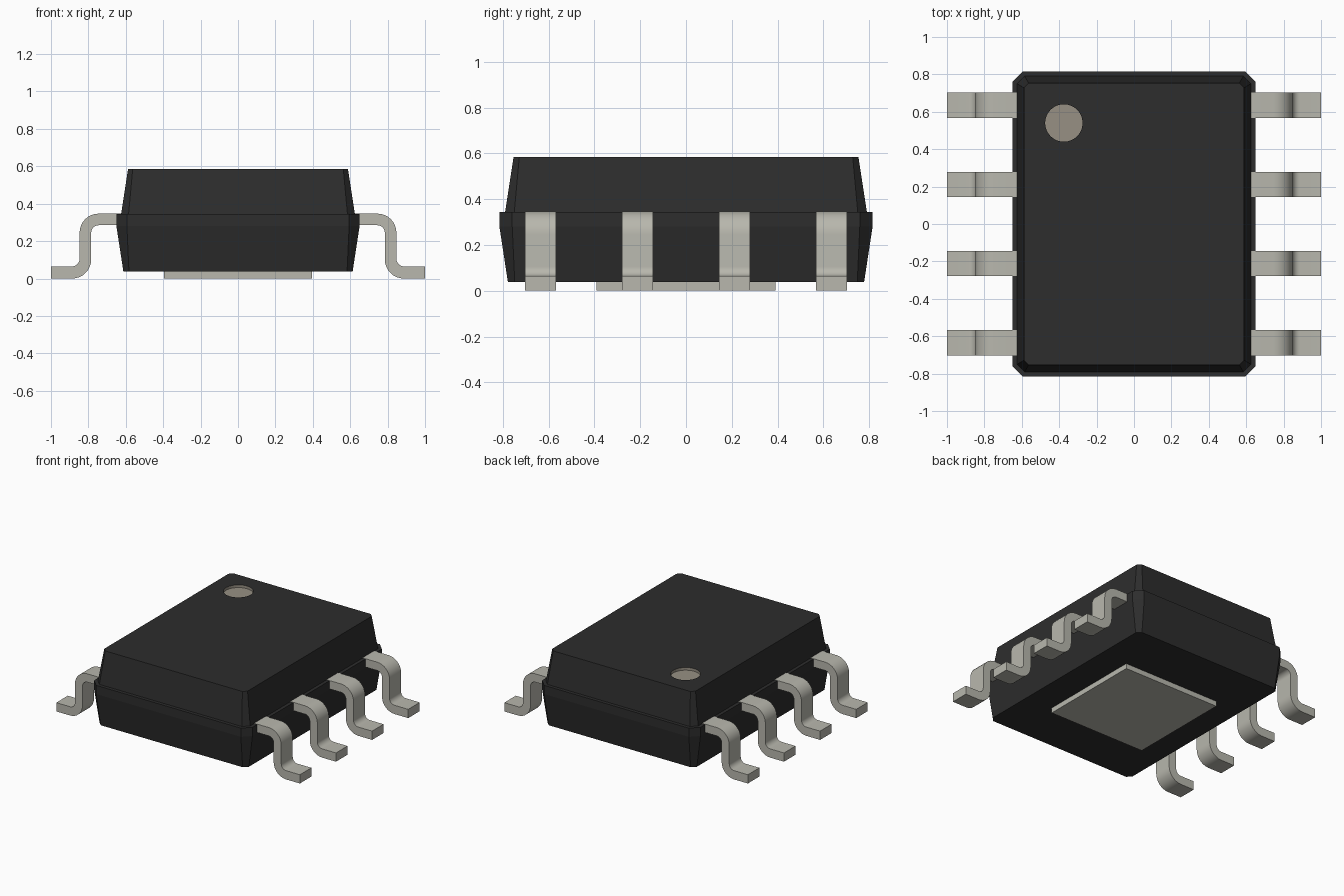
import bpy, bmesh, math
from mathutils import Vector

cube = bpy.data.objects.get("Cube")
if cube:
    bpy.data.objects.remove(cube, do_unlink=True)


def material(name, rgb):
    m = bpy.data.materials.new(name)
    m.use_nodes = True
    m.diffuse_color = (*rgb, 1)
    bsdf = m.node_tree.nodes["Principled BSDF"]
    bsdf.inputs["Base Color"].default_value = (*rgb, 1)
    bsdf.inputs["Roughness"].default_value = 0.6
    return m


BLACK = material("black plastic", (0.026, 0.026, 0.026))
METAL = material("tinned metal", (0.48, 0.475, 0.42))
TAN = material("tan marker", (0.31, 0.28, 0.23))


def make_object(name, bm, *mats):
    bmesh.ops.recalc_face_normals(bm, faces=bm.faces[:])
    mesh = bpy.data.meshes.new(name)
    bm.to_mesh(mesh)
    bm.free()
    for m in mats:
        mesh.materials.append(m)
    ob = bpy.data.objects.new(name, mesh)
    bpy.context.collection.objects.link(ob)
    return ob


def octagon(bm, z, hx, hy, c):
    """Ring of a rectangle with chamfered corners."""
    pts = [(hx, c - hy), (hx, hy - c), (hx - c, hy), (c - hx, hy),
           (-hx, hy - c), (-hx, c - hy), (c - hx, -hy), (hx - c, -hy)]
    return [bm.verts.new((x, y, z)) for x, y in pts]


# Package body: stacked chamfered sections (z, half x, half y, chamfer)
SECTIONS = [(0.038, 0.613, 0.778, 0.03), (0.28, 0.65, 0.815, 0.056),
            (0.345, 0.65, 0.815, 0.056), (0.345, 0.625, 0.79, 0.04),
            (0.585, 0.588, 0.753, 0.025)]
bm = bmesh.new()
rings = [octagon(bm, *s) for s in SECTIONS]
for a, b in zip(rings, rings[1:]):
    for i in range(8):
        j = (i + 1) % 8
        bm.faces.new((a[i], a[j], b[j], b[i]))
bm.faces.new(rings[0][::-1])
bm.faces.new(rings[-1])
body = make_object("package_body", bm, BLACK, TAN)

# Round marker recess cut into the top
MARK, RADIUS, TOP, DEPTH = Vector((-0.375, 0.54)), 0.1, 0.585, 0.02
bm = bmesh.new()
bmesh.ops.create_cone(bm, cap_ends=True, segments=48, radius1=RADIUS,
                      radius2=RADIUS, depth=0.2)
bmesh.ops.translate(bm, verts=bm.verts, vec=(*MARK, TOP - DEPTH + 0.1))
cutter = make_object("marker_cutter", bm)
cutter.hide_render = True
mod = body.modifiers.new("marker_recess", 'BOOLEAN')
mod.operation, mod.solver, mod.object = 'DIFFERENCE', 'EXACT', cutter
bpy.context.view_layer.objects.active = body
body.select_set(True)
bpy.ops.object.modifier_apply(modifier=mod.name)
bpy.data.objects.remove(cutter, do_unlink=True)
for p in body.data.polygons:
    inside = all((body.data.vertices[v].co.xy - MARK).length < RADIUS + 0.005
                 for v in p.vertices)
    p.material_index = 1 if inside else 0

# Exposed thermal pad underneath
bm = bmesh.new()
bmesh.ops.create_cube(bm, size=1)
bmesh.ops.scale(bm, verts=bm.verts, vec=(0.79, 0.78, 0.045))
bmesh.ops.translate(bm, verts=bm.verts, vec=(0, 0, 0.0225))
make_object("thermal_pad", bm, METAL)


def arc(cx, cz, r, a0, a1, n=8):
    steps = [math.radians(a0 + (a1 - a0) * i / n) for i in range(n + 1)]
    return [(cx + r * math.cos(a), cz + r * math.sin(a)) for a in steps]


# Gull-wing lead: upper and lower outlines paired into strips
R_OUT, R_IN = 0.102, 0.04
upper = ([(0.615, 0.347)] + arc(0.745, 0.245, R_OUT, 90, 0)
         + arc(0.887, 0.105, R_IN, 180, 270) + [(1.0, 0.065)])
lower = ([(0.615, 0.285)] + arc(0.745, 0.245, R_IN, 90, 0)
         + arc(0.887, 0.102, R_OUT, 180, 270) + [(1.0, 0.0)])
HALF_W = 0.0675


def lead(name, side, y):
    bm = bmesh.new()
    loops = []
    for (ux, uz), (lx, lz) in zip(upper, lower):
        loops.append([bm.verts.new((side * x, y + w, z)) for x, w, z in
                      ((ux, -HALF_W, uz), (ux, HALF_W, uz),
                       (lx, HALF_W, lz), (lx, -HALF_W, lz))])
    for a, b in zip(loops, loops[1:]):
        for i in range(4):
            j = (i + 1) % 4
            bm.faces.new((a[i], a[j], b[j], b[i]))
    bm.faces.new(loops[0])
    bm.faces.new(loops[-1])
    ob = make_object(name, bm, METAL)
    bpy.ops.object.select_all(action='DESELECT')
    ob.select_set(True)
    bpy.context.view_layer.objects.active = ob
    bpy.ops.object.shade_smooth_by_angle(angle=math.radians(30))


# Four leads on each long side
for side, label in ((1, "left"), (-1, "right")):
    for k in range(4):
        lead(f"{label}_lead_{k + 1}", side, (k - 1.5) * 0.4235)
